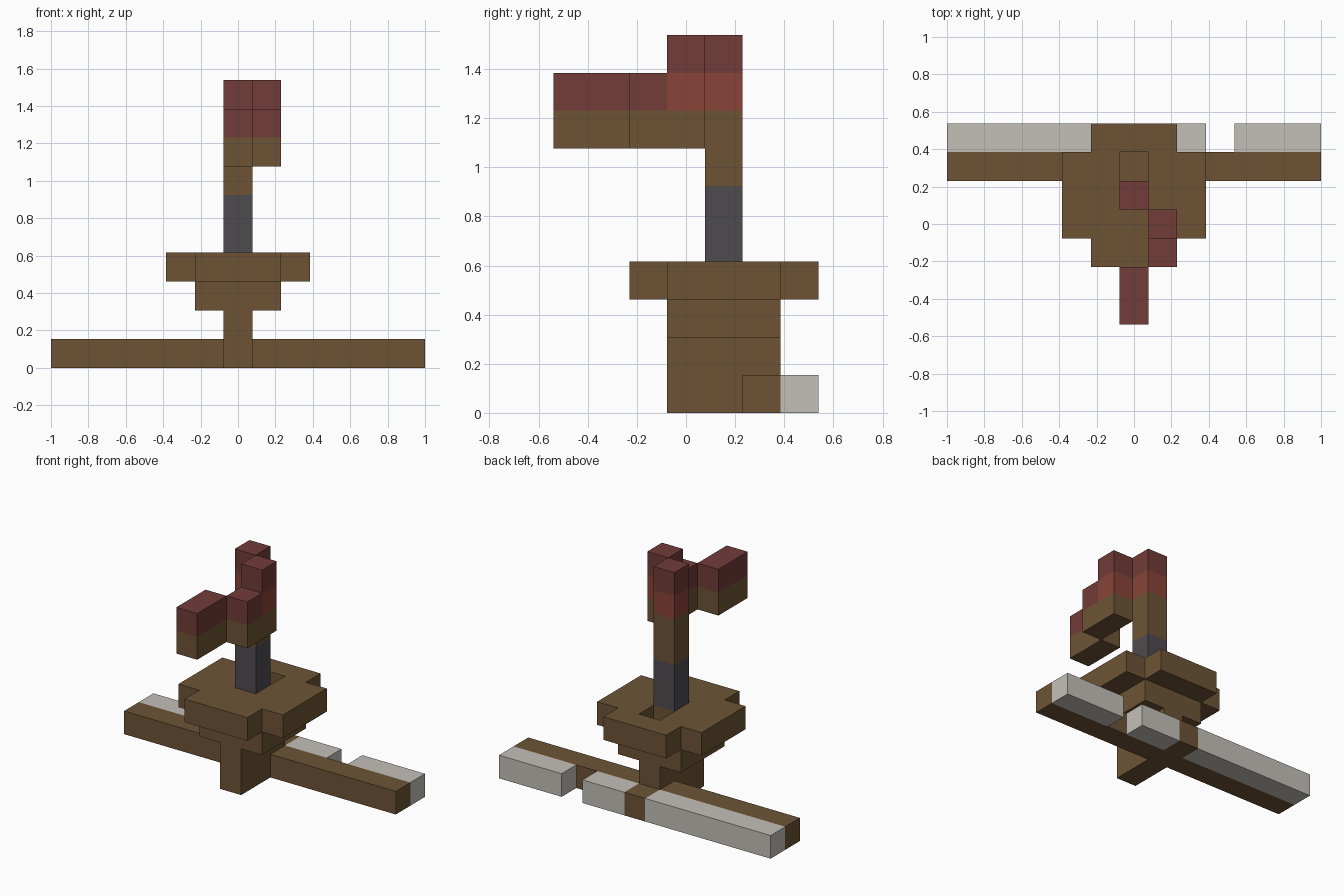
import bpy
import bmesh
from mathutils import Vector

cube = bpy.data.objects.get("Cube")
if cube:
    bpy.data.objects.remove(cube, do_unlink=True)

U = 2 / 13                                 # edge of one block
ORIGIN = Vector((-6.5 * U, -3.5 * U, 0))   # corner of block (0, 0, 0)


def linear(c):
    c /= 255
    return c / 12.92 if c <= 0.04045 else ((c + 0.055) / 1.055) ** 2.4


def material(name, rgb):
    colour = [linear(c) for c in rgb] + [1]
    mat = bpy.data.materials.new(name)
    mat.use_nodes = True
    mat.diffuse_color = colour
    bsdf = mat.node_tree.nodes["Principled BSDF"]
    bsdf.inputs["Base Color"].default_value = colour
    bsdf.inputs["Roughness"].default_value = 0.9
    return mat


brown = material("wood brown", (109, 84, 53))
white = material("pale grey", (196, 192, 185))
grey = material("dark grey", (78, 75, 79))
red = material("dark red", (113, 60, 56))
bright = material("bright red", (137, 68, 56))


def block(x, y, z):
    """All cells in inclusive index ranges."""
    return {(i, j, k) for i in range(x[0], x[1] + 1)
            for j in range(y[0], y[1] + 1) for k in range(z[0], z[1] + 1)}


def column(cells, z):
    return {(i, j, z) for i, j in cells}


# Crooked arm footprint, from the post to the tip
joint = [(6, 4), (7, 3)]
arm = joint + [(7, 2), (6, 1), (6, 0)]

# Cross-shaped plate with a socket behind the post
plate = block((4, 8), (3, 5), (3, 3)) | block((5, 7), (2, 6), (3, 3))
plate -= {(6, 5, 3)}

parts = [
    ("base_bar", brown, block((0, 12), (5, 5), (0, 0)) | {(6, 6, 0)}),
    ("long_back_strip", white, block((0, 5), (6, 6), (0, 0))),
    ("short_back_strip", white, block((7, 8), (6, 6), (0, 0))),
    ("end_back_strip", white, block((10, 12), (6, 6), (0, 0))),
    ("stem", brown, block((6, 6), (3, 4), (0, 0)) | block((6, 6), (3, 5), (1, 1))),
    ("collar", brown, block((5, 7), (3, 5), (2, 2))),
    ("plate", brown, plate),
    ("post", grey, block((6, 6), (4, 4), (4, 5))),
    ("post_top", brown, {(6, 4, 6)}),
    ("arm_underside", brown, column(arm, 7)),
    ("arm_joint", bright, column(joint, 8)),
    ("arm_top", red, column(arm[2:], 8)),
    ("arm_tips", red, column(joint, 9)),
]
filled = set().union(*(cells for _, _, cells in parts))


def build(name, mat, cells):
    """Make one part from the outer faces of its cells."""
    bm = bmesh.new()
    for cell in sorted(cells):
        centre = Vector(cell) + Vector((0.5, 0.5, 0.5))
        for axis in range(3):
            for sign in (-1, 1):
                n = Vector((0, 0, 0))
                n[axis] = sign
                if tuple(int(a + b) for a, b in zip(cell, n)) in filled:
                    continue
                u = Vector((0, 0, 0))
                u[(axis + 1) % 3] = 1
                v = n.cross(u)
                corners = [centre + (n + a + b) / 2
                           for a, b in ((-u, -v), (u, -v), (u, v), (-u, v))]
                bm.faces.new([bm.verts.new(ORIGIN + c * U) for c in corners])
    bmesh.ops.remove_doubles(bm, verts=bm.verts[:], dist=U / 100)
    mesh = bpy.data.meshes.new(name)
    bm.to_mesh(mesh)
    bm.free()
    mesh.materials.append(mat)
    bpy.context.collection.objects.link(bpy.data.objects.new(name, mesh))


for part in parts:
    build(*part)
